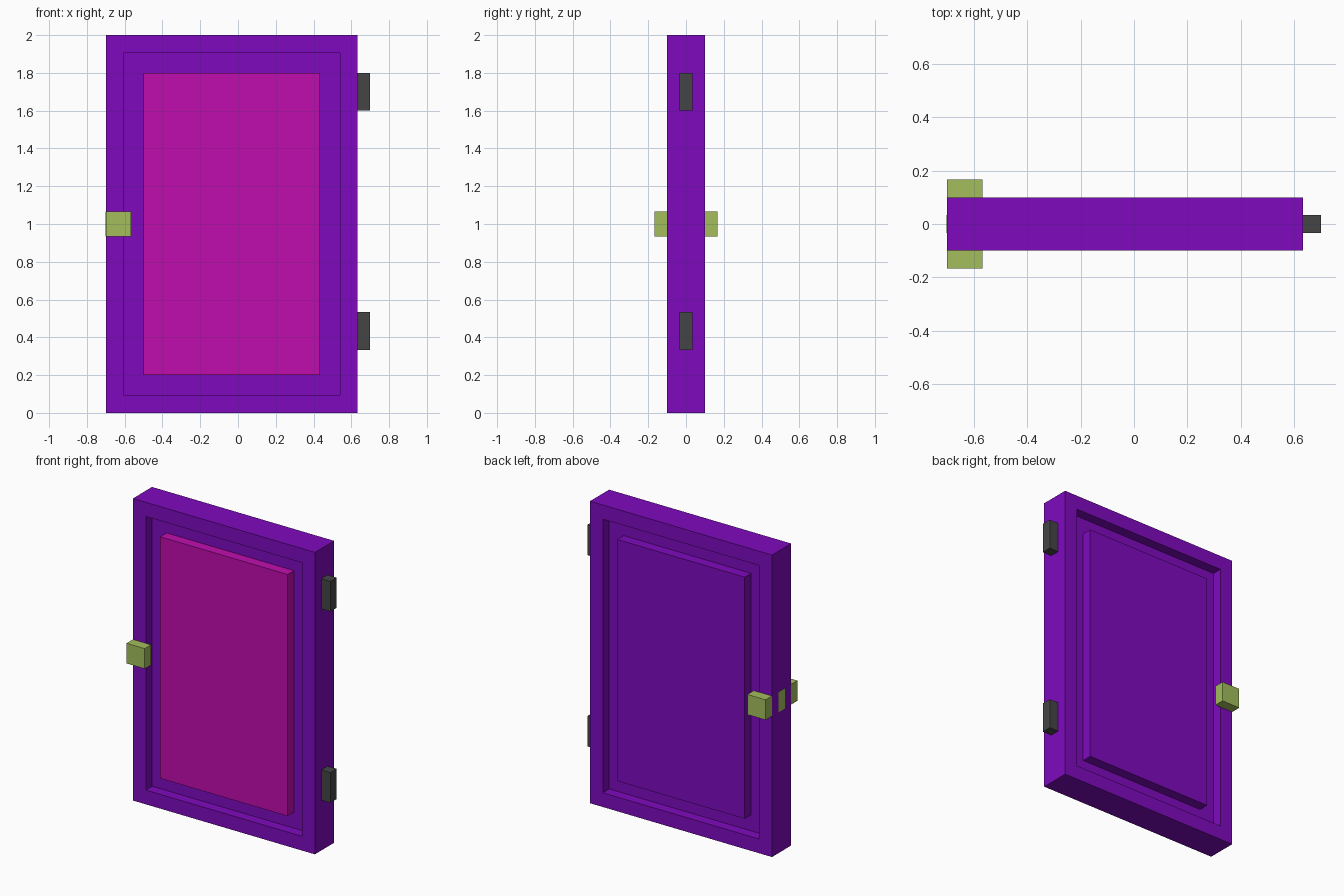
import bpy
import bmesh

default = bpy.data.objects.get("Cube")
if default:
    bpy.data.objects.remove(default, do_unlink=True)


def make_material(name, rgb):
    mat = bpy.data.materials.new(name)
    mat.use_nodes = True
    color = (*rgb, 1.0)
    mat.diffuse_color = color
    mat.node_tree.nodes["Principled BSDF"].inputs["Base Color"].default_value = color
    return mat


purple = make_material("purple paint", (0.209, 0.003, 0.515))
magenta = make_material("magenta paint", (0.527, 0.004, 0.429))
green = make_material("green knob", (0.366, 0.515, 0.107))
grey = make_material("dark grey metal", (0.06, 0.06, 0.06))


def add_box(name, low, high, mat, recess=None):
    """Box between two corners; recess = (border, depth) sinks its front and back."""
    bm = bmesh.new()
    bmesh.ops.create_cube(bm, size=1)
    for v in bm.verts:
        for i in range(3):
            v.co[i] = low[i] if v.co[i] < 0 else high[i]
    bm.normal_update()
    if recess:
        border, depth = recess
        for face in [f for f in bm.faces if abs(f.normal.y) > 0.9]:
            # inset the border, then a second loop that forms the recess walls
            bmesh.ops.inset_region(bm, faces=[face], thickness=border)
            inward = face.normal * -depth
            bmesh.ops.inset_region(bm, faces=[face], thickness=0.0)
            bmesh.ops.translate(bm, verts=face.verts, vec=inward)
    mesh = bpy.data.meshes.new(name)
    bm.to_mesh(mesh)
    bm.free()
    mesh.materials.append(mat)
    obj = bpy.data.objects.new(name, mesh)
    bpy.context.collection.objects.link(obj)
    return obj


UNIT = 1 / 15          # the door is laid out on a regular module
LEFT, RIGHT = -0.7, 0.7 - UNIT
HALF = 0.1             # half the door thickness
FLOOR = HALF - UNIT    # depth position of the recess floor

# Door slab with a recess on both faces
add_box("door_frame", (LEFT, -HALF, 0), (RIGHT, HALF, 2), purple, (2 * UNIT, UNIT))

# Raised panels and knobs on both faces
for side, sign, paint in (("front", -1, magenta), ("back", 1, purple)):
    near, far = sorted((sign * FLOOR, sign * HALF))
    add_box(side + "_panel", (LEFT + 3 * UNIT, near, 3 * UNIT),
            (RIGHT - 3 * UNIT, far, 2 - 3 * UNIT), paint)
    near, far = sorted((sign * HALF, sign * (HALF + UNIT)))
    add_box(side + "_knob", (LEFT, near, 1 - UNIT),
            (LEFT + 2 * UNIT, far, 1 + UNIT), green)

# Latch plate on the opening edge
add_box("latch_plate", (LEFT - 0.002, -UNIT / 2, 1 - UNIT),
        (LEFT + 0.004, UNIT / 2, 1 + UNIT), green)

# Hinges on the opposite edge
for name, bottom in (("lower_hinge", 5 * UNIT), ("upper_hinge", 24 * UNIT)):
    add_box(name, (RIGHT, -UNIT / 2, bottom),
            (RIGHT + UNIT, UNIT / 2, bottom + 3 * UNIT), grey)
